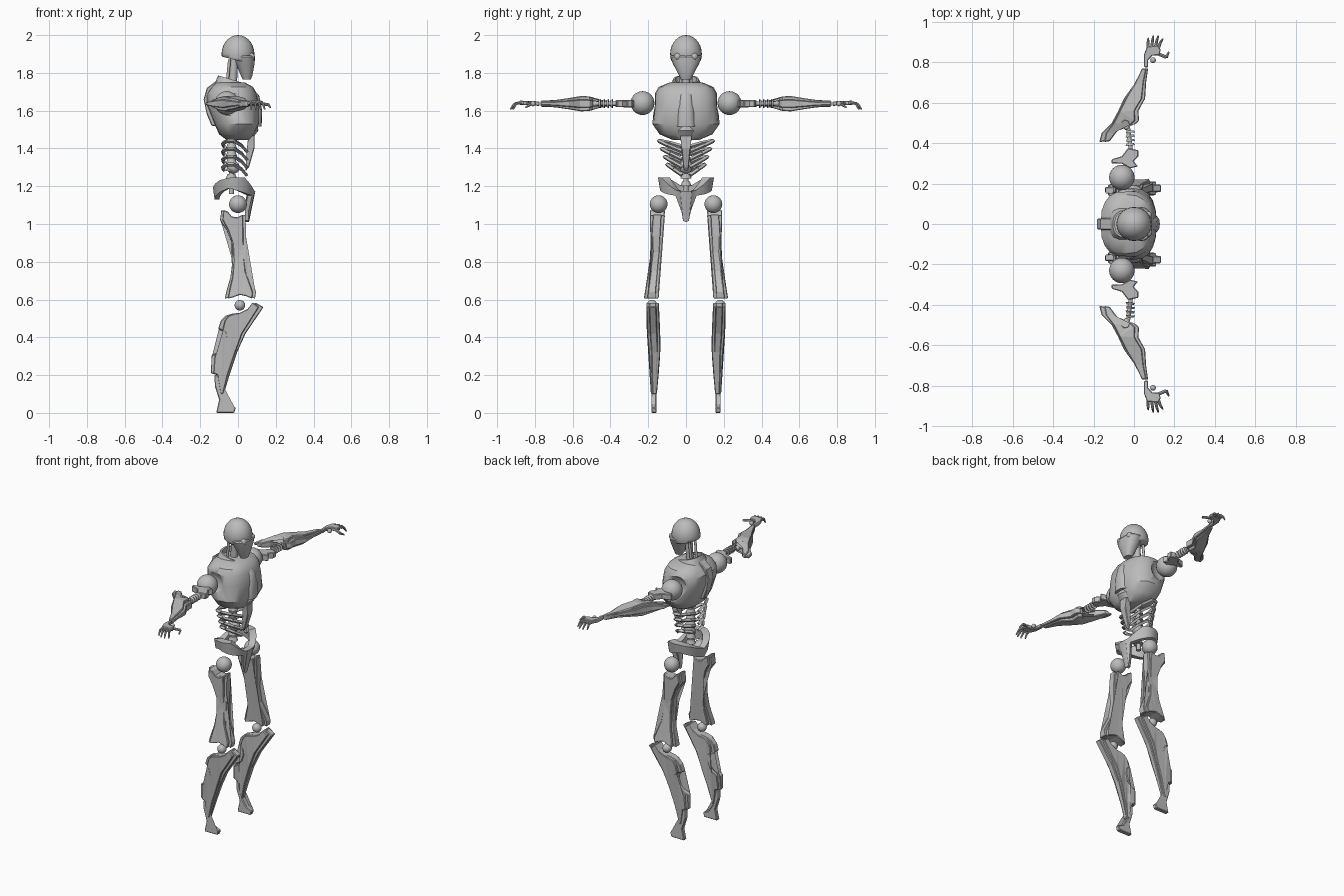
import bpy, bmesh, math
from mathutils import Vector

cube = bpy.data.objects.get("Cube")
if cube:
    bpy.data.objects.remove(cube)

grey = bpy.data.materials.new("plain_grey")
grey.use_nodes = True
colour = (0.5, 0.5, 0.5, 1)
grey.diffuse_color = colour
grey.node_tree.nodes["Principled BSDF"].inputs["Base Color"].default_value = colour


def finish(name, bm, mirror=False, smooth=None, bevel=0):
    """Turn a bmesh into an object; mirror copies it across the y = 0 plane."""
    bmesh.ops.recalc_face_normals(bm, faces=bm.faces)
    me = bpy.data.meshes.new(name)
    bm.to_mesh(me)
    bm.free()
    me.materials.append(grey)
    ob = bpy.data.objects.new(name, me)
    bpy.context.collection.objects.link(ob)
    if smooth:
        bpy.ops.object.select_all(action='DESELECT')
        ob.select_set(True)
        bpy.context.view_layer.objects.active = ob
        bpy.ops.object.shade_smooth_by_angle(angle=math.radians(smooth))
    if bevel:
        b = ob.modifiers.new("bevel", 'BEVEL')
        b.width, b.segments, b.angle_limit = bevel, 1, math.radians(50)
    if mirror:
        m = ob.modifiers.new("mirror", 'MIRROR')
        m.use_axis = (False, True, False)
        m.use_mirror_merge = False
    return ob


def lerp(table, t):
    """Piecewise linear lookup; table rows are (t, value, value...), t ascending."""
    if t <= table[0][0]:
        return table[0][1:]
    for a, b in zip(table, table[1:]):
        if t <= b[0]:
            k = (t - a[0]) / (b[0] - a[0])
            return [p + (q - p) * k for p, q in zip(a[1:], b[1:])]
    return table[-1][1:]


def prism(name, pts, depth, plane='xz', mirror=True, bevel=0.004, thick=1, shrink=1):
    """Outline with a depth (centre, half) that varies along its second axis."""
    bm = bmesh.new()
    ts = [p[1] for p in pts]
    mid = {}
    for x, t in pts:
        near = [p[0] for p in pts if abs(p[1] - t) < 0.12]
        mid[(x, t)] = (min(near) + max(near)) / 2
    loops = []
    for side in (-1, 1):
        loop = []
        for x, t in pts:
            c, h = lerp(depth, t)
            d = c + side * h * thick
            x2 = mid[(x, t)] + (x - mid[(x, t)]) * shrink
            loop.append(bm.verts.new((x2, d, t) if plane == 'xz' else (x2, t, d)))
        loops.append(loop)
        bm.faces.new(loop)
    for i in range(len(pts)):
        j = (i + 1) % len(pts)
        bm.faces.new((loops[0][i], loops[0][j], loops[1][j], loops[1][i]))
    bmesh.ops.triangulate(bm, faces=[f for f in bm.faces if len(f.verts) > 4])
    return finish(name, bm, mirror, None, bevel)


def loft(name, rings, n=24, power=2.0, tilt=0, caps=True, smooth=35):
    """Stack of rounded rings (z, back x, front x, half width)."""
    bm = bmesh.new()
    loops = []
    for z, x0, x1, ry in rings:
        loop = []
        for i in range(n):
            a = math.tau * i / n
            c, s = math.cos(a), math.sin(a)
            x = (x0 + x1) / 2 + (x1 - x0) / 2 * math.copysign(abs(c) ** (2 / power), c)
            y = ry * math.copysign(abs(s) ** (2 / power), s)
            loop.append(bm.verts.new((x, y, z - tilt * x)))
        loops.append(loop)
    for a, b in zip(loops, loops[1:]):
        for i in range(n):
            j = (i + 1) % n
            bm.faces.new((a[i], a[j], b[j], b[i]))
    if caps:
        bm.faces.new(loops[0])
        bm.faces.new(loops[-1])
    return finish(name, bm, False, smooth)


def ball(name, loc, r, mirror=True, scale=(1, 1, 1)):
    bm = bmesh.new()
    bmesh.ops.create_uvsphere(bm, u_segments=24, v_segments=14, radius=r)
    bmesh.ops.scale(bm, vec=scale, verts=bm.verts)
    bmesh.ops.translate(bm, vec=loc, verts=bm.verts)
    return finish(name, bm, mirror, 60)


def rod(name, a, b, r, r2=None, mirror=True, n=10):
    bm = bmesh.new()
    a, b = Vector(a), Vector(b)
    bmesh.ops.create_cone(bm, cap_ends=True, segments=n, radius1=r,
                          radius2=r if r2 is None else r2, depth=(b - a).length)
    bmesh.ops.rotate(bm, matrix=(b - a).to_track_quat('Z', 'Y').to_matrix(), verts=bm.verts)
    bmesh.ops.translate(bm, vec=(a + b) / 2, verts=bm.verts)
    return finish(name, bm, mirror, 40)


# Head: domed skull cut off below, tapering face mask, eyes
skull = ball("skull", (0, 0, 1.9), 0.1, False, (0.87, 0.84, 1))
bm = bmesh.new()
bm.from_mesh(skull.data)
cut = bmesh.ops.bisect_plane(bm, geom=bm.verts[:] + bm.edges[:] + bm.faces[:],
                             plane_co=(0, 0, 1.865), plane_no=(0.25, 0, 1), clear_inner=True)
bmesh.ops.holes_fill(bm, edges=[e for e in bm.edges if e.is_boundary])
bm.to_mesh(skull.data)
bm.free()
loft("face_mask", [(1.765, 0.025, 0.068, 0.028), (1.785, 0.015, 0.076, 0.036),
                   (1.85, -0.01, 0.088, 0.07), (1.885, -0.02, 0.09, 0.084),
                   (1.893, -0.02, 0.084, 0.08)], power=2.4)
ball("eye", (0.07, 0.044, 1.886), 0.019)

# Neck and slanted open collar
rod("neck_column", (-0.03, 0, 1.7), (-0.02, 0, 1.88), 0.022, mirror=False)
rod("neck_piston", (-0.06, 0.025, 1.72), (-0.045, 0.03, 1.87), 0.008)
loft("collar", [(1.69, -0.13, 0.05, 0.1), (1.755, -0.105, 0.035, 0.068),
                (1.755, -0.095, 0.025, 0.058), (1.7, -0.095, 0.025, 0.058)], 16, 2.6, 0.3, False)

# Chest shell with hollow armholes, breastbone duct, backbone plate
chest = loft("chest", [(1.445, -0.06, 0.06, 0.07), (1.475, -0.1, 0.085, 0.14),
                       (1.53, -0.125, 0.112, 0.178), (1.63, -0.165, 0.112, 0.168),
                       (1.69, -0.165, 0.1, 0.165), (1.725, -0.14, 0.08, 0.145),
                       (1.75, -0.115, 0.035, 0.085)], 20, 2.5)
hole = ball("armhole_cutter", (-0.06, 0.23, 1.64), 0.092)
hole.hide_render = True
hole.hide_viewport = True
hole.display_type = 'WIRE'
cutmod = chest.modifiers.new("armholes", 'BOOLEAN')
cutmod.operation, cutmod.object = 'DIFFERENCE', hole
loft("breastbone_duct", [(1.465, 0.0, 0.085, 0.045), (1.495, 0.0, 0.108, 0.05),
                         (1.515, 0.0, 0.105, 0.045), (1.515, 0.0, 0.125, 0.056),
                         (1.6, 0.0, 0.128, 0.05), (1.68, 0.0, 0.112, 0.038),
                         (1.715, 0.0, 0.08, 0.03)], 20, 2.6)
prism("back_plate", [(-0.14, 1.52), (-0.165, 1.58), (-0.182, 1.66), (-0.165, 1.72),
                     (-0.1, 1.77), (-0.1, 1.52)], [(1.5, 0, 0.02), (1.75, 0, 0.03)], mirror=False)

# Lower breastbone, ribs and spine
prism("lower_breastbone", [(0.04, 1.28), (0.058, 1.3), (0.087, 1.4), (0.086, 1.47),
                           (0.055, 1.47), (0.045, 1.38)],
      [(1.28, 0, 0.013), (1.47, 0, 0.03)], mirror=False)
for i in range(4):
    z, w = 1.44 - 0.042 * i, 0.145 - 0.015 * i
    path = [(-0.075, 0.02, z - 0.03), (-0.08, w * 0.55, z - 0.012), (-0.055, w * 0.95, z),
            (-0.02, w, z), (0.02, w * 0.65, z - 0.025), (0.045, 0.022, z - 0.055)]
    for a, b in zip(path, path[1:]):
        rod(f"rib_{i}", a, b, 0.0105, n=4)
for i in range(7):
    z = 1.2 + 0.04 * i
    rod("vertebra", (-0.035, 0, z), (-0.035, 0, z + 0.026), 0.03, 0.02, False, 12)
rod("spine_core", (-0.035, 0, 1.16), (-0.035, 0, 1.48), 0.014, mirror=False)
ball("waist_ball", (-0.025, 0, 1.3), 0.034, False)

# Pelvis: a girdle whose height varies round the body, dropping to a front spade
girdle = [(0, 1.01, 1.175), (16, 1.02, 1.175), (22, 1.15, 1.18), (40, 1.155, 1.21),
          (60, 1.165, 1.245), (105, 1.19, 1.245), (135, 1.17, 1.23), (180, 1.13, 1.19)]
bm = bmesh.new()
sections = []
steps = 60
for i in range(steps):
    a = math.tau * i / steps
    deg = math.degrees(min(a, math.tau - a))
    lo, hi = lerp(girdle, deg)
    sec = []
    for z, s in ((lo, 0.93), (hi, 1), (hi, 0.66), (lo, 0.7)):
        drop = 0.55 if z < 1.1 else 1
        cx, cy = math.cos(a), math.sin(a)
        x = -0.02 + 0.112 * cx * (s if z > 1.1 else s * 0.75)
        sec.append(bm.verts.new((x, 0.148 * cy * s * drop, z)))
    sections.append(sec)
for i in range(steps):
    a, b = sections[i], sections[(i + 1) % steps]
    for j in range(4):
        k = (j + 1) % 4
        bm.faces.new((a[j], a[k], b[k], b[j]))
finish("pelvis", bm, False, 35)

# Legs: each bone is a wide thin core between two narrower, thicker cheeks
ball("hip_ball", (0, 0.145, 1.105), 0.047)
ball("knee_ball", (0.01, 0.18, 0.57), 0.028)
thigh = [(-0.095, 1.02), (-0.088, 1.075), (-0.06, 1.065), (-0.035, 1.04), (0, 1.035),
         (0.04, 1.05), (0.042, 0.95), (0.036, 0.85), (0.045, 0.75), (0.095, 0.64),
         (0.09, 0.605), (0.05, 0.618), (0.01, 0.625), (-0.035, 0.612), (-0.07, 0.605),
         (-0.06, 0.65), (-0.04, 0.72), (-0.03, 0.8), (-0.033, 0.9), (-0.06, 0.97)]
thigh_y = [(0.6, 0.185, 0.04), (0.66, 0.178, 0.034), (0.85, 0.157, 0.029), (1.05, 0.152, 0.04)]
shin = [(0.135, 0.56), (0.092, 0.585), (0.06, 0.55), (0.01, 0.53), (-0.03, 0.525),
        (-0.065, 0.515), (-0.09, 0.49), (-0.105, 0.445), (-0.07, 0.43), (-0.058, 0.39),
        (-0.075, 0.345), (-0.1, 0.32), (-0.14, 0.305), (-0.143, 0.21), (-0.11, 0.2),
        (-0.09, 0.1), (-0.075, 0.1), (-0.045, 0.2), (-0.005, 0.32), (0.04, 0.42)]
shin_y = [(0.1, 0.17, 0.016), (0.2, 0.168, 0.023), (0.33, 0.166, 0.031), (0.45, 0.173, 0.036),
          (0.585, 0.177, 0.033)]
for part, outline, depth in (("thigh", thigh, thigh_y), ("shin", shin, shin_y)):
    prism(part + "_core", outline, depth, thick=0.55)
    prism(part + "_cheeks", outline, depth, shrink=0.8)
prism("foot", [(-0.125, 0.2), (-0.105, 0.2), (-0.08, 0.09), (-0.05, 0.045), (-0.012, 0.028),
               (-0.02, 0), (-0.115, 0), (-0.1, 0.07), (-0.122, 0.14)],
      [(0, 0.17, 0.014), (0.2, 0.17, 0.012)])

# Arms: shoulder ball, clevis, ringed sleeve, elbow ball, forearm
mid_z = 1.637
ball("shoulder_ball", (-0.06, 0.23, 1.64), 0.063)
prism("upper_arm", [(-0.112, 0.3), (-0.06, 0.298), (-0.02, 0.275), (0.02, 0.285), (-0.002, 0.31),
                    (0.022, 0.335), (0.022, 0.365), (-0.03, 0.375), (-0.06, 0.335),
                    (-0.11, 0.32)], [(0.28, mid_z, 0.02), (0.37, mid_z, 0.018)], 'xy')
rod("sleeve_core", (-0.015, 0.36, mid_z), (-0.03, 0.48, mid_z), 0.011)
for i in range(4):
    y = 0.388 + 0.021 * i
    rod("sleeve_ring", (-0.018, y, mid_z), (-0.019, y + 0.011, mid_z), 0.024, 0.018, n=14)
ball("elbow_ball", (-0.037, 0.48, mid_z), 0.016)
forearm = [(-0.135, 0.41), (-0.09, 0.455), (-0.07, 0.5), (-0.045, 0.515), (-0.015, 0.51),
           (0.002, 0.49), (0.025, 0.51), (0.022, 0.56), (0.055, 0.62), (0.06, 0.7),
           (0.07, 0.77), (0.042, 0.77), (0, 0.69), (-0.05, 0.62), (-0.08, 0.555),
           (-0.11, 0.5), (-0.16, 0.45), (-0.172, 0.405)]
forearm_z = [(0.4, mid_z, 0.012), (0.46, mid_z, 0.022), (0.53, mid_z, 0.045),
             (0.62, mid_z, 0.03), (0.7, mid_z, 0.018), (0.77, mid_z, 0.016)]
prism("forearm_core", forearm, forearm_z, 'xy', thick=0.55)
prism("forearm_cheeks", forearm, forearm_z, 'xy', shrink=0.75)

# Hands: wrist ball, palm, jointed fingers curling down, thumb
ball("wrist_ball", (0.094, 0.81, mid_z), 0.014)
prism("palm", [(0.05, 0.775), (0.07, 0.775), (0.07, 0.81), (0.09, 0.832), (0.125, 0.835),
               (0.132, 0.86), (0.122, 0.882), (0.065, 0.88), (0.05, 0.84)],
      [(0.77, mid_z, 0.012), (0.88, mid_z + 0.005, 0.011)], 'xy')
for x0, x1, y1 in ((0.07, 0.07, 0.918), (0.088, 0.095, 0.93), (0.106, 0.12, 0.93),
                   (0.122, 0.142, 0.915)):
    knuckle = ((x0 + x1) / 2, (0.875 + y1) / 2 + 0.005, mid_z)
    rod("finger_base", (x0, 0.875, mid_z + 0.005), knuckle, 0.008, 0.007, n=8)
    rod("finger_tip", knuckle, (x1, y1, mid_z - 0.03), 0.007, 0.004, n=8)
rod("thumb_base", (0.122, 0.84, mid_z), (0.16, 0.825, mid_z - 0.005), 0.008, n=8)
rod("thumb_tip", (0.16, 0.825, mid_z - 0.005), (0.172, 0.85, mid_z - 0.02), 0.008, 0.004, n=8)
